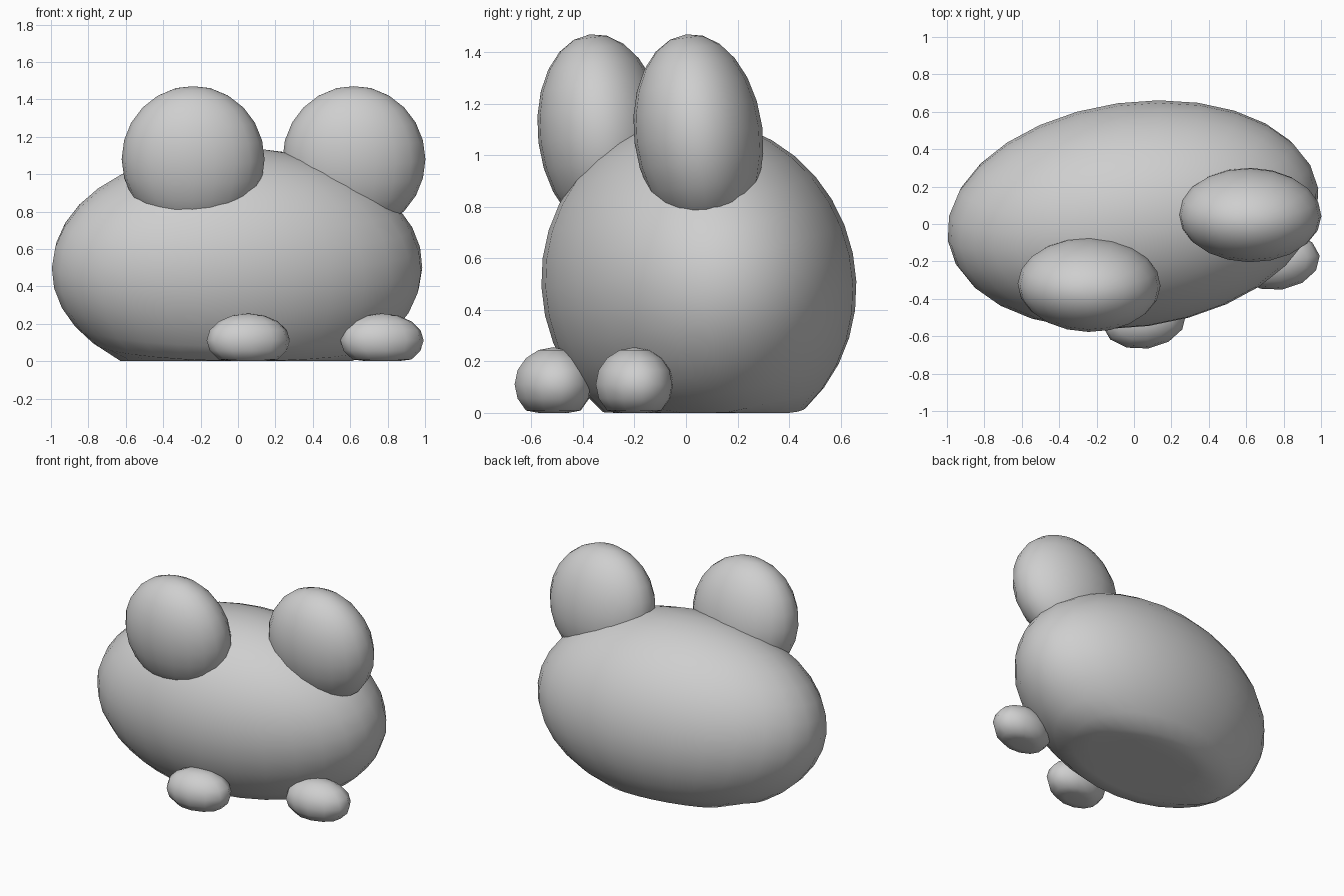
import bpy
from math import radians
from mathutils import Matrix, Vector

cube = bpy.data.objects.get("Cube")
if cube:
    bpy.data.objects.remove(cube, do_unlink=True)

COLOUR = (0.62, 0.62, 0.62, 1)
grey = bpy.data.materials.new("plain_grey")
grey.use_nodes = True
grey.diffuse_color = COLOUR
grey.node_tree.nodes["Principled BSDF"].inputs["Base Color"].default_value = COLOUR


def ellipsoid(name, centre, radii, yaw, tilt, segments, rings):
    """Smooth ellipsoid tilted forward, turned about z and flattened on the ground."""
    bpy.ops.mesh.primitive_uv_sphere_add(segments=segments, ring_count=rings, radius=1)
    obj = bpy.context.object
    obj.name = name
    obj.data.transform(Matrix.Translation(Vector(centre))
                       @ Matrix.Rotation(radians(yaw), 4, 'Z')
                       @ Matrix.Rotation(radians(tilt), 4, 'X')
                       @ Matrix.Diagonal((*radii, 1)))
    for v in obj.data.vertices:
        v.co.z = max(v.co.z, 0)
    obj.data.materials.append(grey)
    bpy.ops.object.shade_smooth()
    return obj


# Squat body resting on a flat base
ellipsoid("body", (-0.005, 0.05, 0.5), (1.0, 0.6, 0.642), 8, 12, 28, 18)

# Large upright eyes sunk into the top of the body
for side, x, y in (("right", -0.24, -0.325), ("left", 0.62, 0.048)):
    ellipsoid(side + "_eye", (x, y, 1.08), (0.382, 0.25, 0.393), -1, 7, 20, 12)

# Small front feet
for side, x, y in (("right", 0.055, -0.515), ("left", 0.77, -0.2)):
    ellipsoid(side + "_foot", (x, y, 0.111), (0.225, 0.152, 0.144), 8, 0, 12, 8)
